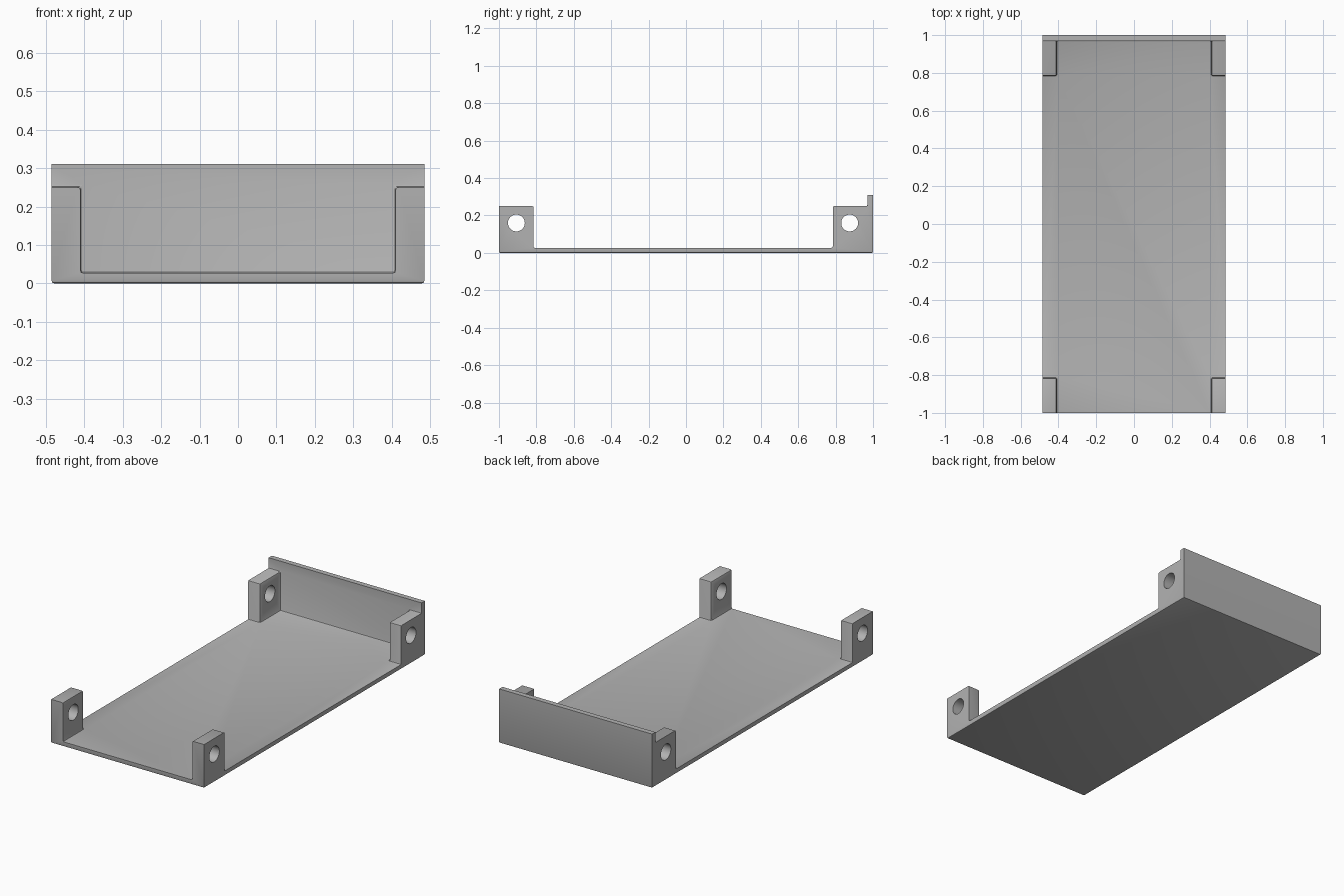
import bpy, bmesh, math

if "Cube" in bpy.data.objects:
    bpy.data.objects.remove(bpy.data.objects["Cube"])

HX, HY = 0.485, 1.0
EPS = 1e-4

grey = bpy.data.materials.new("plain grey")
grey.use_nodes = True
colour = (0.45, 0.45, 0.45, 1)
grey.diffuse_color = colour
grey.node_tree.nodes["Principled BSDF"].inputs["Base Color"].default_value = colour

# Cell boundaries: floor, corner lugs, back wall
xs = [-HX, -0.41, 0.41, HX]
ys = [-HY, -0.815, 0.785, 0.97, HY]
zs = [0, 0.027, 0.25, 0.31]


def solid(i, j, k):
    if not (0 <= i < 3 and 0 <= j < 4 and 0 <= k < 3):
        return False
    floor = k == 0
    wall = j == 3
    lug = i != 1 and j in (0, 2) and k == 1
    return floor or wall or lug


# Tray shell: the outside faces of all solid cells
bm = bmesh.new()
cells = [(i, j, k) for i in range(3) for j in range(4) for k in range(3)]
for cell in filter(lambda c: solid(*c), cells):
    for axis in range(3):
        for side in (0, 1):
            near = list(cell)
            near[axis] += 2 * side - 1
            if solid(*near):
                continue
            u, v = (axis + 1) % 3, (axis + 2) % 3
            corners = []
            for du, dv in ((0, 0), (1, 0), (1, 1), (0, 1)):
                p = list(cell)
                p[axis] += side
                p[u] += du
                p[v] += dv
                corners.append(bm.verts.new((xs[p[0]], ys[p[1]], zs[p[2]])))
            bm.faces.new(corners if side else corners[::-1])
bmesh.ops.remove_doubles(bm, verts=bm.verts, dist=EPS)
bmesh.ops.dissolve_limit(bm, angle_limit=0.01, verts=bm.verts, edges=bm.edges)


# Round the inner edges and the rim underneath, keep the outer edges crisp
def on_outside(e):
    a, b = e.verts
    return any(all(abs(abs(w.co[n]) - h) < EPS for w in (a, b))
               for n, h in ((0, HX), (1, HY)))


soft = [e for e in bm.edges
        if not on_outside(e) or all(w.co.z < EPS for w in e.verts)]
bmesh.ops.bevel(bm, geom=soft, offset=0.007, offset_type='OFFSET', segments=2,
                profile=0.5, affect='EDGES', clamp_overlap=True)
bmesh.ops.recalc_face_normals(bm, faces=bm.faces)
mesh = bpy.data.meshes.new("mounting_tray")
bm.to_mesh(mesh)
bm.free()
tray = bpy.data.objects.new("mounting_tray", mesh)
bpy.context.collection.objects.link(tray)
mesh.materials.append(grey)

# Cross holes through the front and back lugs
for y in (-0.907, 0.875):
    bpy.ops.mesh.primitive_cylinder_add(vertices=48, radius=0.045, depth=1.2,
                                        location=(0, y, 0.16),
                                        rotation=(0, math.pi / 2, 0))
    cutter = bpy.context.object
    cutter.name = "hole_cutter"
    cutter.hide_render = True
    cutter.data.materials.append(grey)
    cut = tray.modifiers.new("hole", 'BOOLEAN')
    cut.operation = 'DIFFERENCE'
    cut.solver = 'EXACT'
    cut.object = cutter
    bpy.ops.object.select_all(action='DESELECT')
    tray.select_set(True)
    bpy.context.view_layer.objects.active = tray
    bpy.ops.object.modifier_apply(modifier=cut.name)
    bpy.data.objects.remove(cutter)

bpy.ops.object.shade_smooth_by_angle(angle=math.radians(30))
